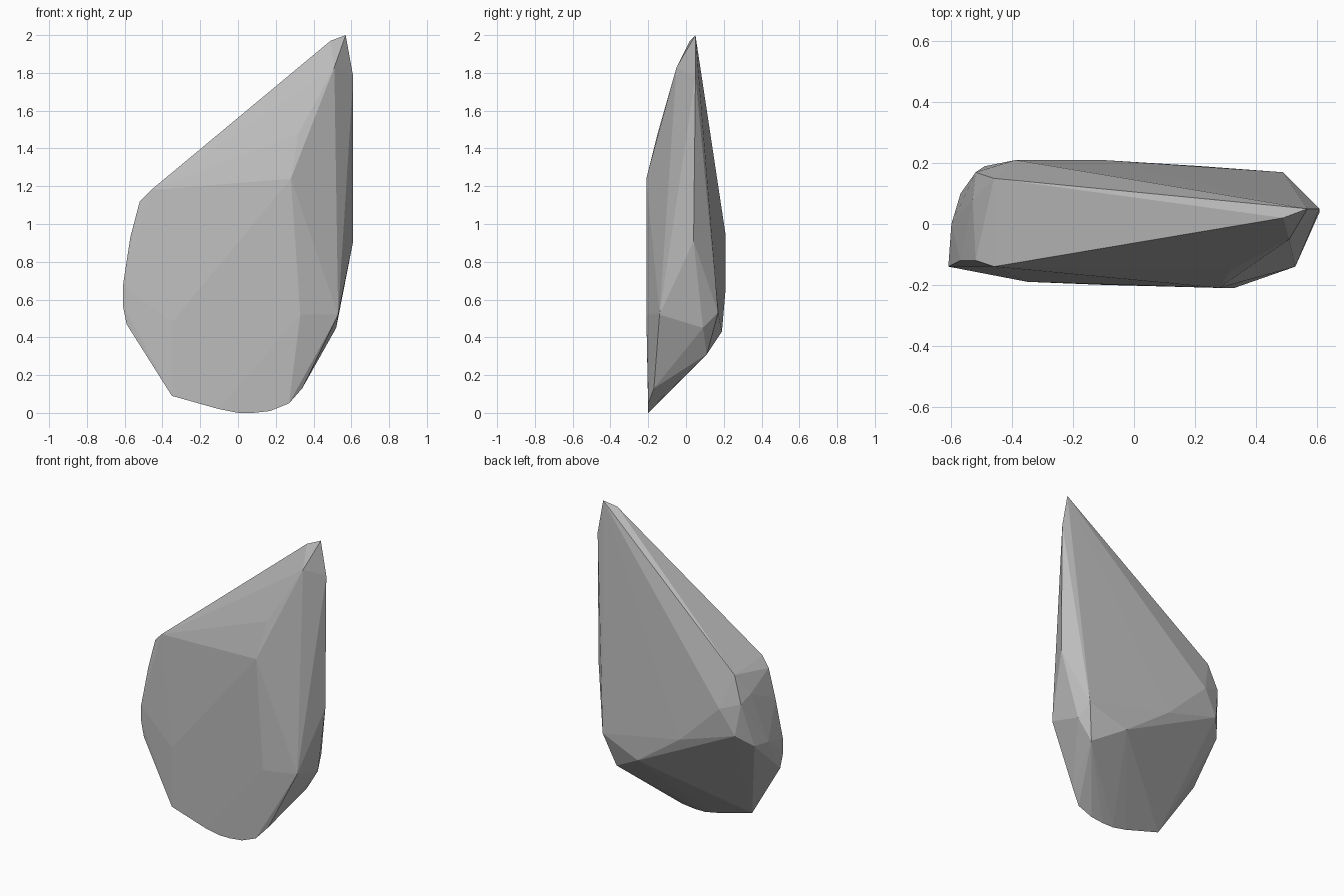
import bpy
import bmesh
from mathutils import Vector

default_cube = bpy.data.objects.get("Cube")
if default_cube:
    bpy.data.objects.remove(default_cube, do_unlink=True)

UNIT = 0.01  # corner positions below are in hundredths


def make_material(name, colour):
    material = bpy.data.materials.new(name)
    material.use_nodes = True
    material.diffuse_color = colour
    shader = next(n for n in material.node_tree.nodes if n.type == "BSDF_PRINCIPLED")
    shader.inputs["Base Color"].default_value = colour
    shader.inputs["Roughness"].default_value = 0.9
    return material


def make_stone(name, corner_groups, material):
    """Stretch a faceted skin tightly around groups of chipped corners."""
    bm = bmesh.new()
    for group in corner_groups:
        for corner in group:
            bm.verts.new(Vector(corner) * UNIT)
    hull = bmesh.ops.convex_hull(bm, input=bm.verts[:])
    loose = set(hull["geom_interior"]) | set(hull["geom_unused"])
    loose_verts = [v for v in loose if isinstance(v, bmesh.types.BMVert)]
    bmesh.ops.delete(bm, geom=loose_verts, context="VERTS")
    bmesh.ops.recalc_face_normals(bm, faces=bm.faces[:])
    mesh = bpy.data.meshes.new(name)
    bm.to_mesh(mesh)
    bm.free()
    mesh.materials.append(material)
    stone = bpy.data.objects.new(name, mesh)
    bpy.context.collection.objects.link(stone)
    return stone


# Pointed peak and the upright edge beneath it
peak = [(57, 5, 200), (49, 2, 197), (51, -5, 183), (61, 5, 178), (61, 4, 91)]

# Broad front face
front = [(28, -21, 124), (32, -15, 148), (33, -21, 52), (53, -14, 52),
         (-35, -19, 48), (-46, -14, 118)]

# Chipped shoulder and blunt side
shoulder = [(-52, -12, 112), (-57, -12, 93), (-61, -14, 67), (-61, -14, 57),
            (-59, -14, 47), (-46, 15, 116), (-53, 8, 103), (-60, 0, 70),
            (-57, 10, 70)]

# Back face and its lower rim
back = [(-39, 21, 94), (-52, 17, 99), (-49, 19, 78), (-10, 21, 66),
        (22, 19, 43), (49, 17, 53), (52, 9, 45), (43, 11, 31)]

# Curved keel on which the stone stands
keel = [(-35, -19, 9), (-10, -20, 2), (0, -20, 0), (8, -20, 0),
        (17, -20, 1), (27, -20, 5), (34, -17, 13), (34, -2, 20)]

stone_grey = make_material("stone grey", (0.5, 0.5, 0.5, 1.0))
make_stone("pointed_rock", [peak, front, shoulder, back, keel], stone_grey)
